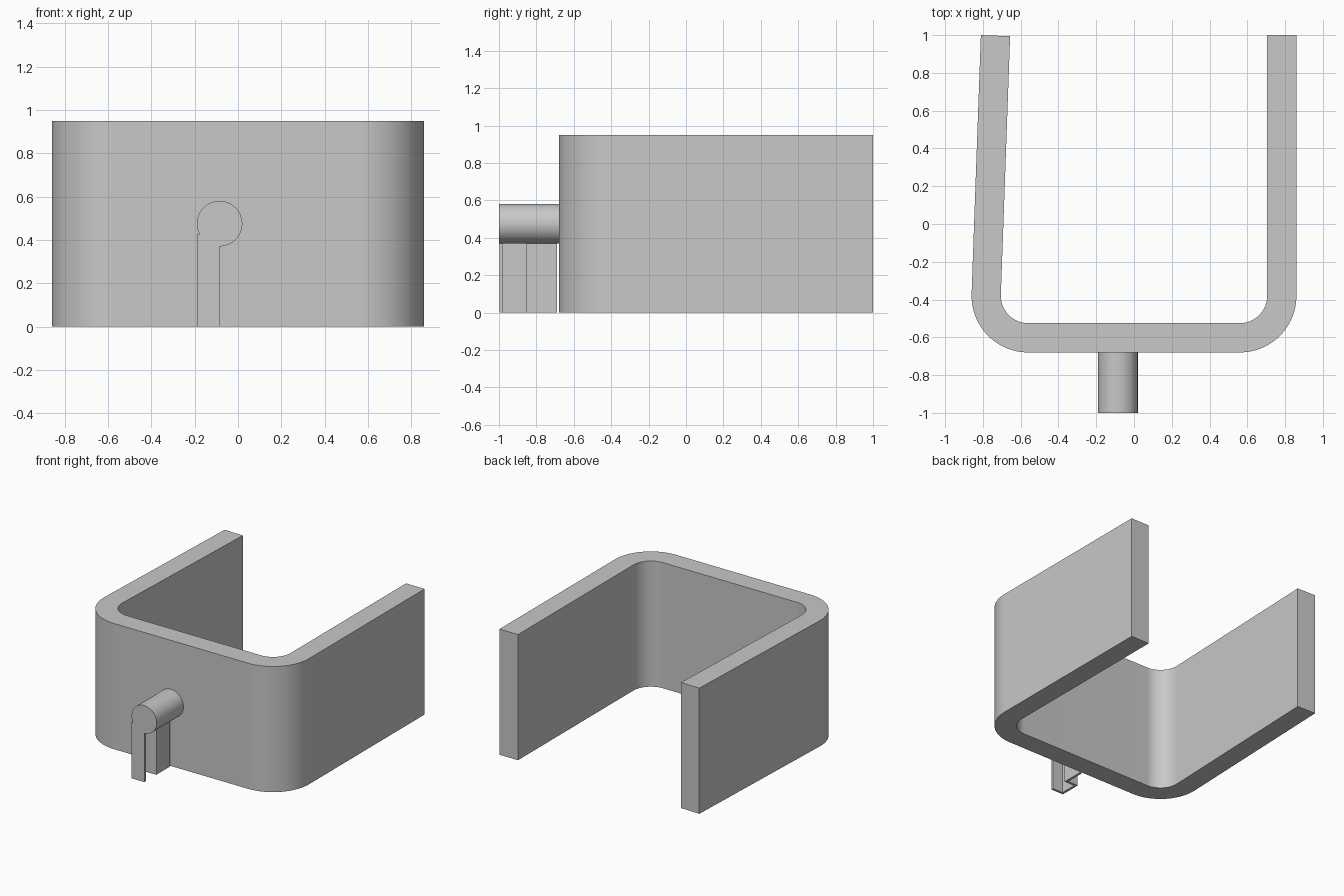
import bpy, bmesh
from math import sin, cos, radians, tau
from mathutils import Vector

cube = bpy.data.objects.get("Cube")
if cube:
    bpy.data.objects.remove(cube)

GREY = (0.58, 0.58, 0.58, 1)
mat = bpy.data.materials.new("plain grey")
mat.use_nodes = True
mat.diffuse_color = GREY
mat.node_tree.nodes["Principled BSDF"].inputs["Base Color"].default_value = GREY


def extrude_profile(name, points, offset):
    """Sweep a closed outline along a straight offset into a capped solid."""
    bm = bmesh.new()
    face = bm.faces.new([bm.verts.new(p) for p in points])
    ext = bmesh.ops.extrude_face_region(bm, geom=[face], use_keep_orig=True)
    moved = [g for g in ext["geom"] if isinstance(g, bmesh.types.BMVert)]
    bmesh.ops.translate(bm, verts=moved, vec=offset)
    bmesh.ops.recalc_face_normals(bm, faces=bm.faces)
    mesh = bpy.data.meshes.new(name)
    bm.to_mesh(mesh)
    bm.free()
    mesh.materials.append(mat)
    obj = bpy.data.objects.new(name, mesh)
    bpy.context.collection.objects.link(obj)
    bpy.ops.object.select_all(action="DESELECT")
    obj.select_set(True)
    bpy.context.view_layer.objects.active = obj
    bpy.ops.object.shade_smooth_by_angle(angle=radians(30))
    return obj


# U-shaped bracket: right-hand wall leans slightly inward
OUTER, INNER, BEND_X, BEND_Y = 0.30, 0.145, 0.56, -0.38
LEAN = radians(2.05)
STEPS = 24


def bracket_edge(radius):
    def arc(cx, start, end):
        angles = [start + (end - start) * i / STEPS for i in range(STEPS + 1)]
        return [Vector((cx + radius * cos(a), BEND_Y + radius * sin(a), 0)) for a in angles]
    pts = arc(-BEND_X, radians(180) - LEAN, radians(270))
    pts += arc(BEND_X, radians(270), radians(360))
    lean_tip = pts[0] + Vector((sin(LEAN), cos(LEAN), 0)) * 1.37
    return [lean_tip] + pts + [Vector((BEND_X + radius, 1, 0))]


outline = bracket_edge(OUTER) + bracket_edge(INNER)[::-1]
extrude_profile("u_bracket", outline, (0, 0, 0.95))

# Round pin on the front face
PIN_X, PIN_Z, PIN_R = -0.085, 0.475, 0.105
circle = [(PIN_X + PIN_R * cos(tau * i / 64), -1, PIN_Z + PIN_R * sin(tau * i / 64))
          for i in range(64)]
extrude_profile("round_pin", circle, (0, 0.322, 0))

# Thin zigzag support wall under the pin
T = 0.018
X0, X1 = -0.19, -0.085
Y0, Y1, Y2 = -0.998, -0.855, -0.69
zigzag = [(X1, Y0), (X1, Y0 + T), (X0 + T, Y0 + T), (X0 + T, Y1), (X1, Y1),
          (X1, Y2), (X1 - T, Y2), (X1 - T, Y1 + T), (X0, Y1 + T), (X0, Y0)]
extrude_profile("pin_support", [(x, y, 0) for x, y in zigzag], (0, 0, 0.425))
